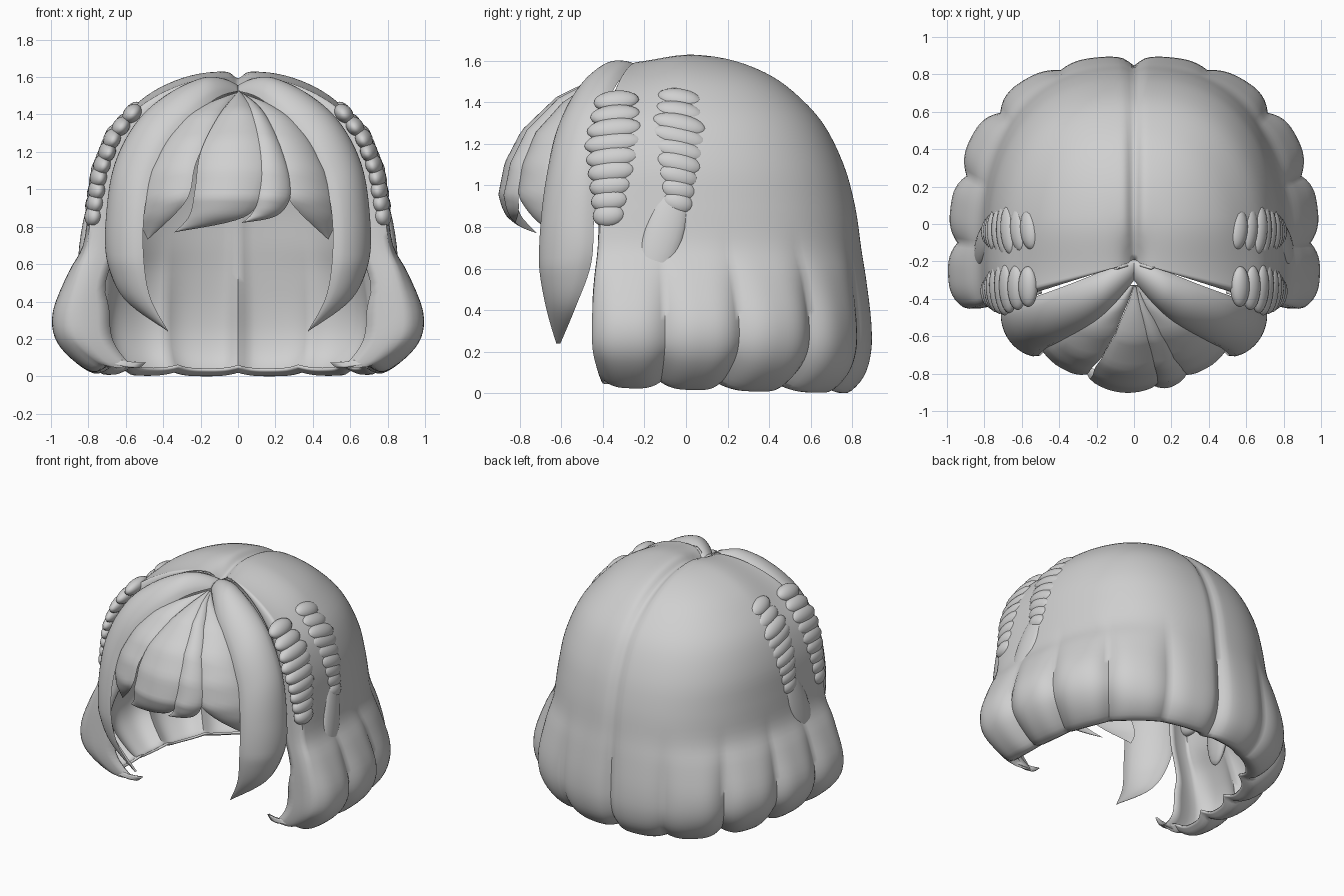
import bpy, bmesh, math
from mathutils import Vector, Matrix

if "Cube" in bpy.data.objects:
    bpy.data.objects.remove(bpy.data.objects["Cube"])

MAT = bpy.data.materials.new("hair_grey")
MAT.diffuse_color = (0.63, 0.63, 0.63, 1)
MAT.use_nodes = True
MAT.node_tree.nodes["Principled BSDF"].inputs["Base Color"].default_value = MAT.diffuse_color
N = 2.5      # roundness of the horizontal sections
CY = -0.2    # crown position on y


def finish(name, bm, angle=60):
    bmesh.ops.recalc_face_normals(bm, faces=bm.faces)
    me = bpy.data.meshes.new(name)
    bm.to_mesh(me)
    bm.free()
    ob = bpy.data.objects.new(name, me)
    bpy.context.collection.objects.link(ob)
    me.materials.append(MAT)
    bpy.ops.object.select_all(action='DESELECT')
    ob.select_set(True)
    bpy.context.view_layer.objects.active = ob
    bpy.ops.object.shade_smooth_by_angle(angle=math.radians(angle))
    return ob


def spline(pts, steps):
    """Smooth curve through tuples of any size."""
    p = [pts[0]] + list(pts) + [pts[-1]]
    out = []
    for i in range(1, len(p) - 2):
        for s in range(steps):
            t = s / steps
            out.append(tuple(0.5 * (2 * b + (c - a) * t + (2 * a - 5 * b + 4 * c - d) * t * t
                             + (3 * b - a - 3 * c + d) * t ** 3)
                             for a, b, c, d in zip(*p[i - 1:i + 3])))
    return out + [tuple(pts[-1])]


def lookup(table, z):
    """Interpolate a table sorted from high z to low z."""
    for a, b in zip(table, table[1:]):
        if a[0] >= z >= b[0]:
            t = (a[0] - z) / max(a[0] - b[0], 1e-6)
            return [u + (v - u) * t for u, v in zip(a[1:], b[1:])]
    return list(table[0][1:]) if z > table[0][0] else list(table[-1][1:])


def smooth(a, b, v):
    t = min(1, max(0, (v - a) / (b - a)))
    return t * t * (3 - 2 * t)


def grid_faces(bm, rows, closed=False):
    n = len(rows[0])
    for r, s in zip(rows, rows[1:]):
        for i in range(n if closed else n - 1):
            j = (i + 1) % n
            bm.faces.new((r[i], r[j], s[j], s[i]))


# Main hair shell: height, half width, depth behind the crown
SHELL = [(1.6, .005, .005), (1.63, .12, .2), (1.61, .27, .4), (1.545, .43, .58),
         (1.45, .56, .72), (1.3, .69, .86), (1.1, .77, .96), (.9, .80, 1.015),
         (.7, .83, 1.045), (.55, .91, 1.07), (.35, .99, 1.095), (.2, .98, 1.095),
         (.08, .9, 1.06), (.0, .78, .98), (.03, .7, .91)]
LOBE = 21


def build_shell():
    bm = bmesh.new()
    cols = [(i * 1.5, 1) for i in range(-70, 71)]
    curl = [(106, .96), (107, .89), (107.5, .81), (107.5, .74)]
    cols = [(-p, k) for p, k in reversed(curl)] + cols + curl
    rows = []
    for z, a, b in spline(SHELL, 4):
        row = []
        low = 1 - smooth(.3, .82, z)
        for deg, k in cols:
            ph = math.radians(deg)
            s, c = math.sin(ph), math.cos(ph)
            depth = b if c > 0 else min(.7, b)
            r = (abs(s / a) ** N + abs(c / depth) ** N) ** (-1 / N)
            # rounded lobes separated by grooves near the hem
            g = (1 - abs(math.sin(math.pi * deg / LOBE))) ** 1.7
            g *= .55 + .45 * smooth(25, 45, abs(deg))
            r *= (1 - .05 * g * low) * (1 - (1 - k) * max(low, .75))
            # centre parting, and a crown that dips towards the front
            part = math.exp(-(r * s / .035) ** 2)
            top = smooth(1.2, 1.55, z)
            r -= min(r * .3, .022 * part * (1 - top))
            hem = 1 - smooth(.02, .3, z)
            dip = .035 * part + .04 * (1 - smooth(-.3, .03, CY + r * c))
            zz = z - dip * top + hem * (.035 * g + .022 * (1 - c))
            row.append(bm.verts.new((r * s, CY + r * c, zz)))
        rows.append(row)
    grid_faces(bm, rows)
    ob = finish("main_hair", bm)
    mod = ob.modifiers.new("thickness", 'SOLIDIFY')
    # thin wall grown towards the inside
    mod.thickness, mod.offset = .015, -1


build_shell()

# Front hair envelope: height, half width, depth in front of the crown
FRONT = [(1.56, .25, .06), (1.52, .34, .13), (1.48, .42, .24), (1.4, .52, .4), (1.25, .64, .56),
         (1.1, .71, .64), (.95, .74, .67), (.85, .745, .64), (.75, .745, .58), (.5, .745, .52)]


def front_point(x, z):
    a, b = lookup(FRONT, z)
    q = min(abs(x) / a, .97)
    return Vector((x, CY - b * (1 - q * q) ** .58, z))


def strand(name, left, right, base, puff, sign=1, wall=.02):
    """Hollow puffy lock between two edges, given as (x, y, z) or as (x, z) on the front envelope."""
    bm = bmesh.new()
    rows = []
    L, R = spline(left, 7), spline(right, 7)
    m = 12
    for k, (p, q) in enumerate(zip(L, R)):
        t = k / (len(L) - 1)
        fade = min(1, .25 + t * 5) * min(1, (1 - t) * 4 + .03)
        ring = []
        for side in (1, -1):
            for i in range(m):
                u = i / m if side > 0 else 1 - i / m
                co = Vector(p).lerp(Vector(q), u)
                if len(p) == 2:
                    co = front_point(*co)
                h = math.sin(math.pi * u) ** .7
                d = Vector((co.x * .8, co.y - CY - .02, max(0, co.z - .85) * .7)).normalized()
                co = co + d * (base + fade * h * (puff if side > 0 else puff - wall))
                ring.append(bm.verts.new((co.x * sign, co.y, co.z)))
        rows.append(ring)
    grid_faces(bm, rows, True)
    bm.faces.new(rows[0])
    bm.faces.new(rows[-1])
    bmesh.ops.remove_doubles(bm, verts=bm.verts, dist=.0005)
    finish(name, bm, 50)


# Long face-framing locks and the shorter pieces beside the fringe
for sign, side in ((1, "right"), (-1, "left")):
    strand("long_lock_" + side,
           [(0, -.19, 1.54), (.14, -.24, 1.56), (.34, -.32, 1.5), (.52, -.385, 1.36), (.645, -.425, 1.13),
            (.69, -.44, .85), (.685, -.455, .62), (.6, -.53, .41), (.37, -.6, .24)],
           [(0, -.3, 1.52), (.1, -.42, 1.49), (.22, -.53, 1.4), (.37, -.615, 1.24), (.46, -.66, 1.05),
            (.5, -.69, .85), (.5, -.7, .62), (.465, -.67, .42), (.37, -.62, .24)],
           .005, .08, sign)
    strand("side_fringe_" + side,
           [(.02, 1.52), (.3, 1.38), (.47, 1.1), (.53, .86), (.49, .73)],
           [(0, 1.52), (.1, 1.4), (.225, 1.15), (.28, .94), (.49, .73)], -.01, .025, sign)

# Centre fringe: a broad lock sweeping left and a smaller one behind it
strand("centre_fringe",
       [(0, 1.52), (-.1, 1.4), (-.2, 1.2), (-.23, 1.0), (-.26, .86), (-.34, .77)],
       [(.01, 1.52), (.11, 1.4), (.16, 1.2), (.14, 1.0), (.03, .85), (-.34, .77)], .0, .035)
strand("small_fringe",
       [(.0, 1.51), (.04, 1.4), (.09, 1.2), (.1, 1.0), (.08, .88), (.02, .82)],
       [(.02, 1.52), (.15, 1.4), (.25, 1.18), (.285, .98), (.21, .86), (.02, .82)], -.005, .035)


def shell_x(y, z):
    a, b = lookup(SHELL[1:13], z)
    d = b if y > CY else .7
    return a * max(0, 1 - (abs(y - CY) / d) ** N) ** (1 / N)


def pad(bm, y, z, size, tilt, sign, sink):
    """Ellipsoid pressed into the side of the shell, following its slope."""
    slope = math.atan2(shell_x(y, z - .05) - shell_x(y, z + .05), .1)
    turn = math.atan2(shell_x(y - .08, z) - shell_x(y + .08, z), .16)
    mat = (Matrix.Diagonal((sign, 1, 1, 1))
           @ Matrix.Translation((shell_x(y, z) - sink * math.cos(slope), y, z - sink * math.sin(slope)))
           @ Matrix.Rotation(turn, 4, 'Z') @ Matrix.Rotation(-slope, 4, 'Y')
           @ Matrix.Rotation(tilt, 4, 'X') @ Matrix.Diagonal((*size, 1)))
    bmesh.ops.create_uvsphere(bm, u_segments=20, v_segments=12, radius=1, matrix=mat)


# Two braids on each side, each a stack of plump segments, and the rear braid's tail
for sign, side in ((1, "right"), (-1, "left")):
    for name, y0, y1, z0, z1, tilt in (("front_braid_", -.335, -.37, 1.42, .86, .1),
                                       ("rear_braid_", -.03, -.04, 1.43, .92, -.25)):
        bm = bmesh.new()
        for i in range(9):
            t = i / 8
            w = .145 - .05 * abs(2 * t - .7)
            pad(bm, y0 + (y1 - y0) * t, z0 + (z1 - z0) * t, (.045, w, .058), tilt, sign, .022)
        finish(name + side, bm)
    bm = bmesh.new()
    pad(bm, -.11, .76, (.04, .1, .26), -.3, sign, .02)
    finish("braid_tail_" + side, bm)
